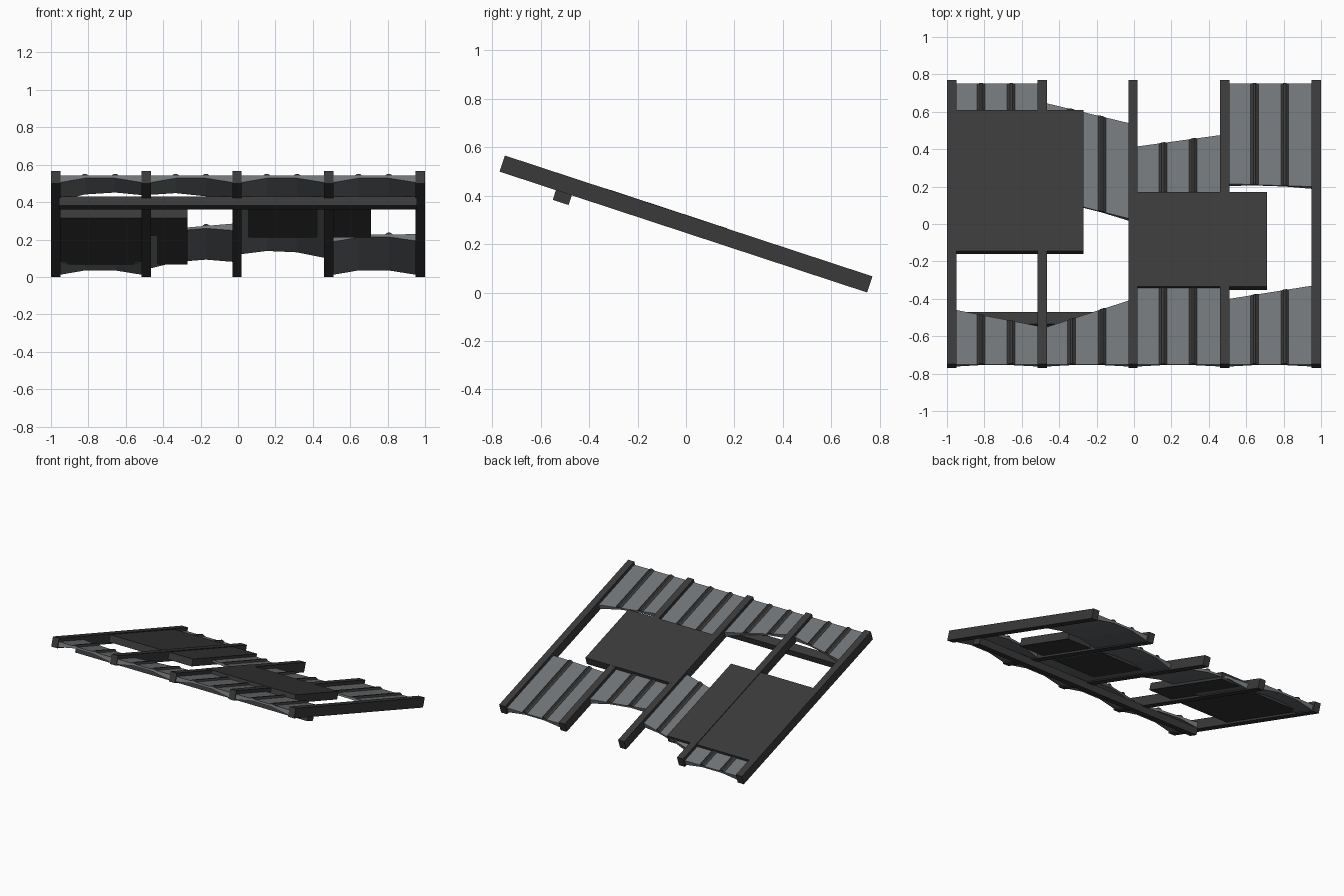
import bpy, bmesh, math
from mathutils import Matrix

cube = bpy.data.objects.get("Cube")
if cube:
    bpy.data.objects.remove(cube, do_unlink=True)

PITCH = math.radians(18.2)
SLOPE = Matrix.Translation((0, 0, 0.283)) @ Matrix.Rotation(-PITCH, 4, 'X')


def material(name, color):
    m = bpy.data.materials.new(name)
    m.use_nodes = True
    m.diffuse_color = (*color, 1)
    m.node_tree.nodes["Principled BSDF"].inputs["Base Color"].default_value = (*color, 1)
    return m


DARK = material("charcoal", (0.042, 0.042, 0.042))
GREY = material("slate_grey", (0.165, 0.178, 0.186))


def along(y, n):
    """Distance along the slope for ground-plan y at height n above the roof plane."""
    return (y - n * math.sin(PITCH)) / math.cos(PITCH)


def prism(name, profile, front, back, mat):
    """Extrude an (x, n) profile along the slope between two end functions of x."""
    bm = bmesh.new()
    a = [bm.verts.new((x, front(x), n)) for x, n in profile]
    b = [bm.verts.new((x, back(x), n)) for x, n in profile]
    bm.faces.new(a)
    bm.faces.new(b[::-1])
    for i in range(len(a)):
        j = (i + 1) % len(a)
        bm.faces.new((a[i], b[i], b[j], a[j]))
    bmesh.ops.recalc_face_normals(bm, faces=bm.faces)
    mesh = bpy.data.meshes.new(name)
    bm.to_mesh(mesh)
    bm.free()
    mesh.materials.append(mat)
    obj = bpy.data.objects.new(name, mesh)
    obj.matrix_world = SLOPE
    bpy.context.collection.objects.link(obj)
    return obj


def block(name, x0, x1, s0, s1, n0, n1):
    profile = [(x0, n0), (x1, n0), (x1, n1), (x0, n1)]
    return prism(name, profile, lambda x: s0, lambda x: s1, DARK)


# Rafters
BEAMS = (-0.975, -0.49, -0.005, 0.485, 0.975)
HALF = 0.025
for i, x in enumerate(BEAMS):
    block(f"rafter_{i + 1}", x - HALF, x + HALF, -0.799, 0.799, -0.035, 0.035)

# Cross bar under the high end
block("cross_bar", -0.957, 0.957, -0.554, -0.485, -0.077, -0.028)

# Patch boards laid over the gaps
block("patch_board_right", -0.98, -0.27, along(-0.145, 0.03), along(0.61, 0.03), -0.021, 0.03)
block("patch_board_left", -0.03, 0.71, along(-0.335, 0.036), along(0.17, 0.036), -0.021, 0.036)

# Roof sheets: flat on top, arched below, with two ridge ribs each
TOP, SPRING, CROWN = 0.011, -0.027, -0.003


def sheet(name, bay, front, back):
    x0, x1 = BEAMS[bay] + HALF, BEAMS[bay + 1] - HALF
    mid = (x0 + x1) / 2 - 0.005
    ribs = (mid - 0.081, mid + 0.081)

    def edge(ends):
        def at(x):
            t = (x - x0) / (x1 - x0)
            return along(ends[0] + (ends[1] - ends[0]) * t, TOP)
        return at

    f, b = edge(front), edge(back)
    prism(name, [(x0, SPRING), (ribs[0], CROWN), (ribs[1], CROWN), (x1, SPRING),
                 (x1, TOP), (x0, TOP)], f, b, GREY)
    for k, x in enumerate(ribs):
        prism(f"{name}_rib_{k + 1}",
              [(x - 0.024, TOP - 0.002), (x + 0.024, TOP - 0.002),
               (x + 0.006, TOP + 0.011), (x - 0.006, TOP + 0.011)], f, b, DARK)


EAVE = (0.75, 0.75)
RIDGE = (-0.75, -0.75)
sheet("upper_sheet_1", 0, RIDGE, (-0.46, -0.545))
sheet("upper_sheet_2", 1, RIDGE, (-0.55, -0.41))
sheet("long_sheet_3", 2, RIDGE, (0.415, 0.475))
sheet("upper_sheet_4", 3, RIDGE, (-0.40, -0.33))
sheet("lower_sheet_1", 0, (0.57, 0.57), EAVE)
sheet("middle_sheet_2", 1, (0.14, 0.03), (0.645, 0.54))
sheet("lower_sheet_4", 3, (0.215, 0.20), EAVE)
